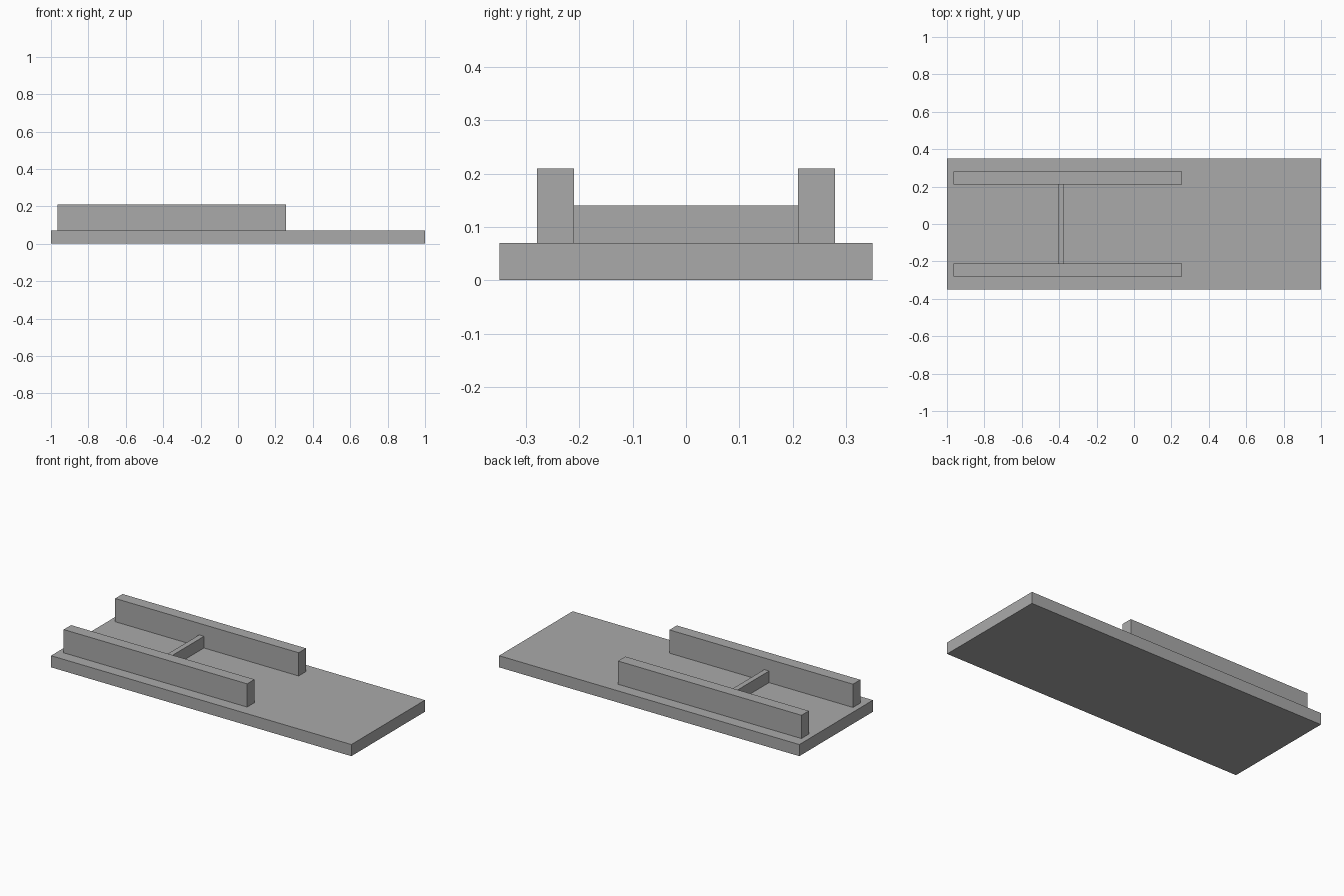
import bpy
import bmesh
from mathutils import Vector

default = bpy.data.objects.get("Cube")
if default:
    bpy.data.objects.remove(default, do_unlink=True)

# Single flat colour
grey = bpy.data.materials.new("mid grey")
grey.use_nodes = True
colour = (0.4, 0.4, 0.4, 1)
grey.diffuse_color = colour
grey.node_tree.nodes["Principled BSDF"].inputs["Base Color"].default_value = colour


def add_block(name, low, high):
    """Box spanning two opposite corners."""
    low, high = Vector(low), Vector(high)
    bm = bmesh.new()
    bmesh.ops.create_cube(bm, size=1)
    bmesh.ops.scale(bm, vec=high - low, verts=bm.verts)
    mesh = bpy.data.meshes.new(name)
    bm.to_mesh(mesh)
    bm.free()
    mesh.materials.append(grey)
    obj = bpy.data.objects.new(name, mesh)
    obj.location = (low + high) / 2
    bpy.context.collection.objects.link(obj)
    return obj


base_top = 0.07
rail_inner, rail_outer = 0.21, 0.28

# Base plate
add_block("base_plate", (-1, -0.35, 0), (1, 0.35, base_top))

# Pair of long upright rails
add_block("front_rail", (-0.965, -rail_outer, base_top), (0.257, -rail_inner, 0.21))
add_block("back_rail", (-0.965, rail_inner, base_top), (0.257, rail_outer, 0.21))

# Low crossbar joining the rails
add_block("crossbar", (-0.406, -rail_inner, base_top), (-0.374, rail_inner, 0.14))
